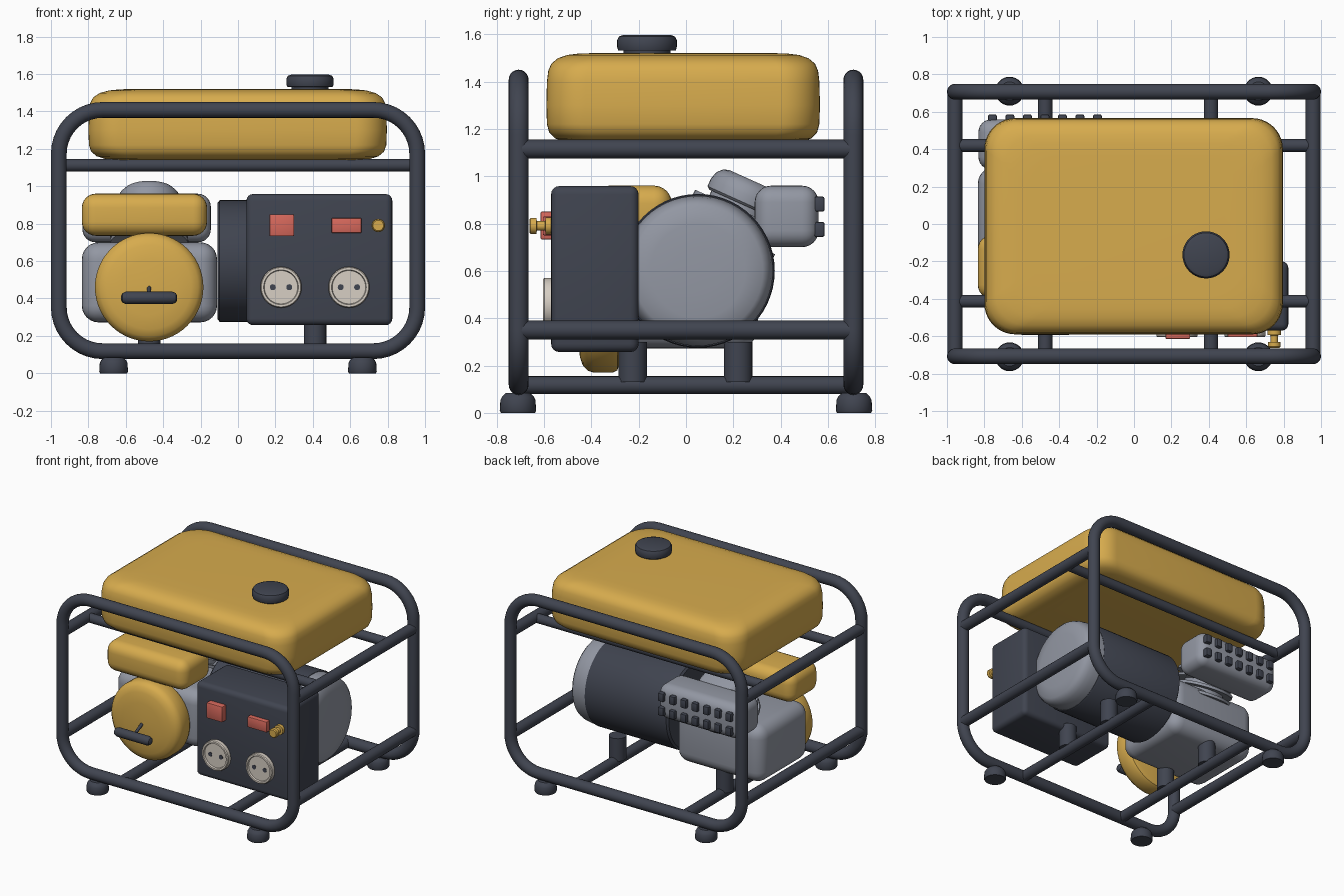
import bpy, bmesh, math
from mathutils import Vector, Matrix

if "Cube" in bpy.data.objects:
    bpy.data.objects.remove(bpy.data.objects["Cube"])


def material(name, rgb):
    m = bpy.data.materials.new(name)
    m.diffuse_color = (*rgb, 1)
    m.use_nodes = True
    m.node_tree.nodes["Principled BSDF"].inputs["Base Color"].default_value = m.diffuse_color
    return m


DARK = material("charcoal", (0.051, 0.058, 0.080))
GOLD = material("golden yellow", (0.68, 0.41, 0.075))
GRAY = material("metal gray", (0.29, 0.31, 0.365))
RED = material("switch red", (0.68, 0.14, 0.107))
CREAM = material("socket cream", (0.68, 0.62, 0.55))


def finish(name, bm, mat, angle=35):
    bmesh.ops.recalc_face_normals(bm, faces=bm.faces)
    me = bpy.data.meshes.new(name)
    bm.to_mesh(me)
    bm.free()
    me.shade_smooth()
    me.set_sharp_from_angle(angle=math.radians(angle))
    me.materials.append(mat)
    ob = bpy.data.objects.new(name, me)
    bpy.context.collection.objects.link(ob)
    return ob


def box(name, lo, hi, mat, bevel=0.02, seg=4):
    lo, hi = Vector(lo), Vector(hi)
    bm = bmesh.new()
    bmesh.ops.create_cube(bm, size=1)
    for v in bm.verts:
        v.co = (lo + hi) / 2 + v.co * (hi - lo)
    bmesh.ops.bevel(bm, geom=bm.edges[:], offset=bevel, segments=seg,
                    profile=0.5, affect='EDGES')
    return finish(name, bm, mat)


def skin(bm, rings):
    # join closed rings of vertices and cap both ends
    n = len(rings[0])
    for a, b in zip(rings, rings[1:]):
        for i in range(n):
            j = (i + 1) % n
            bm.faces.new((a[i], a[j], b[j], b[i]))
    bm.faces.new(rings[0])
    bm.faces.new(rings[-1])


def lathe(name, profile, loc, axis, mat, seg=40):
    # profile is (radius, distance along axis)
    m = Matrix.Translation(loc) @ Vector((0, 0, 1)).rotation_difference(
        Vector(axis)).to_matrix().to_4x4()
    bm = bmesh.new()
    rings = [[bm.verts.new(m @ Vector((r * math.cos(t), r * math.sin(t), h)))
              for t in (2 * math.pi * i / seg for i in range(seg))]
             for r, h in profile]
    skin(bm, rings)
    return finish(name, bm, mat)


def rod(name, a, b, r, mat, seg=20):
    d = Vector(b) - Vector(a)
    return lathe(name, [(r, 0), (r, d.length)], a, d.normalized(), mat, seg)


def rounded_rect(hx, hy, r, n=10):
    pts = []
    for k, (sx, sy) in enumerate(((1, 1), (-1, 1), (-1, -1), (1, -1))):
        for i in range(n + 1):
            t = math.pi / 2 * (k + i / n)
            pts.append((sx * (hx - r) + r * math.cos(t),
                        sy * (hy - r) + r * math.sin(t)))
    return pts


# Tube frame: two end loops
def frame_loop(name, y, r=0.042, seg=20):
    bm = bmesh.new()
    path = [Vector((x, y, z + 0.763)) for x, z in rounded_rect(0.958, 0.645, 0.235)]
    n = len(path)
    rings = []
    for i, p in enumerate(path):
        t = (path[(i + 1) % n] - path[i - 1]).normalized()
        side = t.cross(Vector((0, 1, 0)))
        rings.append([bm.verts.new(p + r * (side * math.cos(a) + Vector((0, 1, 0)) * math.sin(a)))
                      for a in (2 * math.pi * k / seg for k in range(seg))])
    for i in range(n):
        a, b = rings[i], rings[(i + 1) % n]
        for k in range(seg):
            j = (k + 1) % seg
            bm.faces.new((a[k], a[j], b[j], b[k]))
    finish(name, bm, DARK, 60)


frame_loop("front_frame_loop", -0.707)
frame_loop("back_frame_loop", 0.707)

# Cross bars, feet and rubber mounts
for x in (-0.958, 0.958):
    for z in (0.35, 1.115):
        rod("side_bar", (x, -0.707, z), (x, 0.707, z), 0.04, DARK)
for y in (-0.413, 0.42):
    rod("tank_support_bar", (-0.958, y, 1.112), (0.958, y, 1.112), 0.034, DARK)
for x in (-0.475, 0.412):
    rod("base_bar", (x, -0.707, 0.117), (x, 0.707, 0.117), 0.038, DARK)
    for y in (-0.225, 0.22):
        rod("rubber_mount", (x, y, 0.13), (x, y, 0.30), 0.06, DARK, 28)
for x in (-0.665, 0.665):
    for y in (-0.71, 0.71):
        lathe("foot", [(0.072, 0), (0.077, 0.01), (0.074, 0.055), (0.066, 0.07), (0.05, 0.085)],
              (x, y, 0), (0, 0, 1), DARK, 28)

# Fuel tank: stacked rounded sections (height, side inset)
bm = bmesh.new()
sections = [(1.14, 0.14), (1.146, 0.09), (1.16, 0.045), (1.185, 0.015), (1.22, 0.003),
            (1.30, 0), (1.40, 0.003), (1.445, 0.01), (1.475, 0.026), (1.498, 0.06),
            (1.512, 0.11), (1.518, 0.17), (1.52, 0.25)]
rings = []
for z, inset in sections:
    rings.append([bm.verts.new((x - 0.002, y - 0.012, z)) for x, y in
                  rounded_rect(0.798 - inset, 0.578 - inset * 0.8, 0.165)])
skin(bm, rings)
finish("fuel_tank", bm, GOLD, 60)
lathe("fuel_cap", [(0.10, -0.03), (0.10, 0.01), (0.122, 0.012), (0.126, 0.025), (0.126, 0.055),
                   (0.118, 0.07), (0.10, 0.077)], (0.385, -0.165, 1.52), (0, 0, 1), DARK)

# Alternator drum with rounded end cover
lathe("alternator_body", [(0.31, 0), (0.325, 0.012), (0.325, 0.68), (0.32, 0.69)],
      (-0.11, 0.05, 0.6), (1, 0, 0), DARK, 56)
lathe("alternator_end_cover", [(0.317, 0), (0.317, 0.05), (0.31, 0.09), (0.298, 0.12),
                               (0.275, 0.14), (0.2, 0.15), (0.1, 0.155), (0.01, 0.156)],
      (0.575, 0.05, 0.6), (1, 0, 0), GRAY, 56)

# Control box with switches, sockets and ground terminal
box("control_box", (0.045, -0.57, 0.257), (0.825, -0.2, 0.958), DARK, 0.035)
box("main_switch", (0.168, -0.615, 0.733), (0.30, -0.56, 0.85), RED, 0.006, 2)
box("breaker_switch", (0.50, -0.605, 0.75), (0.66, -0.56, 0.83), RED, 0.006, 2)
for x in (0.23, 0.593):
    lathe("socket", [(0.11, 0), (0.11, 0.03), (0.105, 0.037), (0.093, 0.037), (0.089, 0.025),
                     (0.01, 0.025)], (x, -0.568, 0.46), (0, -1, 0), CREAM)
    for dx in (-0.044, 0.044):
        rod("socket_hole", (x + dx, -0.59, 0.46), (x + dx, -0.596, 0.46), 0.016, DARK)
lathe("ground_terminal", [(0.036, 0), (0.036, 0.025), (0.02, 0.027), (0.02, 0.062), (0.034, 0.064),
                          (0.034, 0.088), (0.028, 0.094)], (0.75, -0.568, 0.79), (0, -1, 0), GOLD, 24)

# Engine block and tilted finned cylinder
box("engine_block", (-0.835, -0.285, 0.272), (-0.112, 0.305, 0.70), GRAY, 0.09, 6)
axis = Vector((0, 0.41, 0.912)).normalized()
top = Vector((-0.475, 0.285, 0.98))
rod("cylinder_barrel", top - axis * 0.45, top - axis * 0.05, 0.145, GRAY, 40)
lathe("cylinder_head", [(0.155, -0.11), (0.168, -0.10), (0.168, -0.065), (0.158, -0.03),
                        (0.135, -0.007), (0.11, 0)], top, axis, GRAY)
for i in range(4):
    p = top - axis * (0.135 + 0.055 * i)
    rod("cooling_fin", p - axis * 0.02, p, 0.21, GRAY, 40)

# Air filter, muffler and muffler vents
box("air_filter", (-0.835, -0.40, 0.735), (-0.165, -0.06, 0.96), GOLD, 0.075, 6)
box("muffler", (-0.832, 0.29, 0.70), (-0.145, 0.56, 0.96), GRAY, 0.07, 6)
for i in range(7):
    for z in (0.775, 0.882):
        x = -0.757 + 0.0935 * i
        box("muffler_vent", (x - 0.024, 0.54, z - 0.032), (x + 0.024, 0.586, z + 0.032), DARK, 0.01, 2)

# Recoil starter with cord and handle
lathe("recoil_starter", [(0.25, 0), (0.28, 0.01), (0.29, 0.03), (0.29, 0.11), (0.282, 0.135),
                         (0.262, 0.155), (0.225, 0.168), (0.15, 0.178), (0.01, 0.182)],
      (-0.475, -0.28, 0.46), (0, -1, 0), GOLD, 56)
rod("starter_cord", (-0.475, -0.45, 0.46), (-0.475, -0.56, 0.405), 0.011, DARK, 12)
lathe("starter_handle", [(0.012, 0), (0.025, 0.007), (0.033, 0.025), (0.033, 0.275),
                         (0.025, 0.293), (0.012, 0.30)], (-0.625, -0.56, 0.403), (1, 0, 0), DARK, 24)
